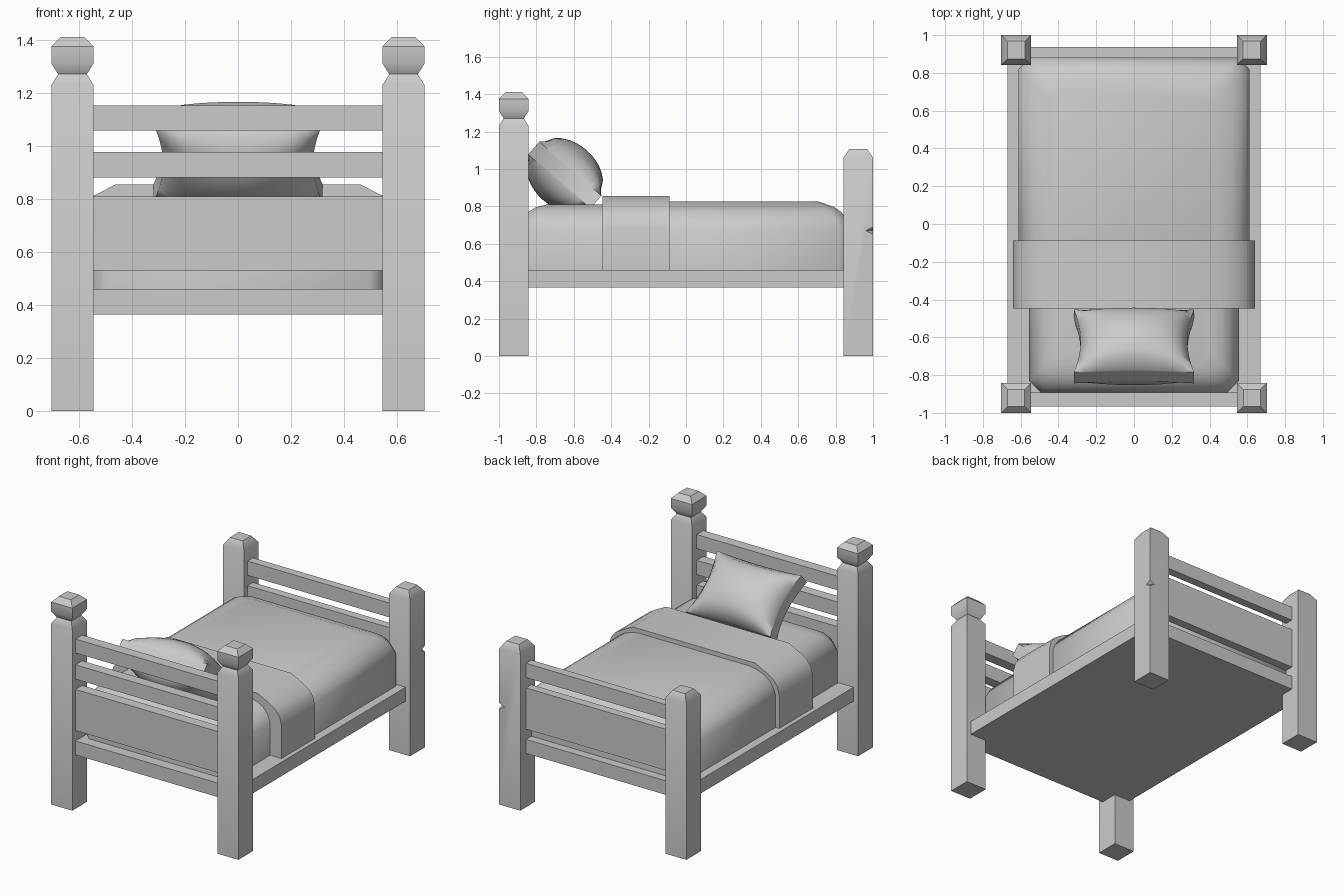
import bpy, bmesh, math

if "Cube" in bpy.data.objects:
    bpy.data.objects.remove(bpy.data.objects["Cube"])


def finish(name, bm, smooth=None):
    bmesh.ops.recalc_face_normals(bm, faces=bm.faces[:])
    me = bpy.data.meshes.new(name)
    bm.to_mesh(me)
    bm.free()
    ob = bpy.data.objects.new(name, me)
    bpy.context.collection.objects.link(ob)
    if smooth:
        bpy.ops.object.select_all(action='DESELECT')
        ob.select_set(True)
        bpy.context.view_layer.objects.active = ob
        bpy.ops.object.shade_smooth_by_angle(angle=math.radians(smooth))
    return ob


def box(name, x0, x1, y0, y1, z0, z1):
    bm = bmesh.new()
    bmesh.ops.create_cube(bm, size=1)
    for v in bm.verts:
        v.co.x = x0 + (v.co.x + 0.5) * (x1 - x0)
        v.co.y = y0 + (v.co.y + 0.5) * (y1 - y0)
        v.co.z = z0 + (v.co.z + 0.5) * (z1 - z0)
    return finish(name, bm)


def loft(name, rings, smooth=None):
    """Skin a stack of closed rings and cap both ends."""
    bm = bmesh.new()
    rows = [[bm.verts.new(p) for p in r] for r in rings]
    n = len(rows[0])
    for a, b in zip(rows, rows[1:]):
        for i in range(n):
            j = (i + 1) % n
            bm.faces.new((a[i], a[j], b[j], b[i]))
    bm.faces.new(rows[0][::-1])
    bm.faces.new(rows[-1])
    return finish(name, bm, smooth)


def post(name, cx, cy, profile):
    return loft(name, [[(cx + sx * h, cy + sy * h, z) for sx, sy in
                        ((-1, -1), (1, -1), (1, 1), (-1, 1))] for h, z in profile], 35)


def padded(name, hx, y0, y1, levels, cut=0.06):
    """Soft slab: chamfered-corner rings given as (inset, z)."""
    rings = []
    for d, z in levels:
        x, a, b = hx - d, y0 + d, y1 - d
        rings.append([(-x + cut, a, z), (x - cut, a, z), (x, a + cut, z), (x, b - cut, z),
                      (x - cut, b, z), (-x + cut, b, z), (-x, b - cut, z), (-x, a + cut, z)])
    return loft(name, rings, 50)


# corner posts
head_profile = [(.079, 0), (.079, 1.23), (.054, 1.27), (.079, 1.31), (.079, 1.375), (.045, 1.41)]
foot_profile = [(.079, 0), (.079, 1.06), (.047, 1.107)]
for side, sx in (("left", -1), ("right", 1)):
    post("head_post_" + side, sx * .624, -.921, head_profile)
    foot = post("foot_post_" + side, sx * .624, .921, foot_profile)

# small nick in the outer corner of the right foot post
bm = bmesh.new()
bmesh.ops.create_uvsphere(bm, u_segments=4, v_segments=2, radius=.04)
for v in bm.verts:
    v.co = (v.co.x + .703, v.co.y + 1.0, v.co.z * .5 + .67)
nick = finish("nick_cutter", bm)
nick.hide_render = True
nick.hide_viewport = False
nick.display_type = 'WIRE'
mod = foot.modifiers.new("nick", 'BOOLEAN')
mod.operation = 'DIFFERENCE'
mod.object = nick

# base platform
box("base", -.67, .67, -.965, .938, .365, .46)

# head and foot boards
for name, z0, z1 in (("panel", .53, .81), ("lower_rail", .88, .977), ("upper_rail", 1.057, 1.152)):
    box("head_" + name, -.56, .56, -.965, -.893, z0, z1)
    if name != "upper_rail":
        box("foot_" + name, -.56, .56, .88, .938, z0, z1)

# bedding
padded("mattress", .555, -.892, .80,
       [(0, .46), (0, .68), (.02, .73), (.05, .77), (.09, .795), (.15, .81)])
padded("blanket", .612, -.29, .88,
       [(0, .46), (0, .68), (.02, .73), (.05, .77), (.09, .797), (.17, .825)])

# folded blanket band, an arch profile swept along y
half = [(.64, .46), (.64, .68), (.625, .74), (.595, .78), (.545, .812), (.46, .855)]
arch = half + [(-x, z) for x, z in reversed(half)]
loft("blanket_fold", [[(x, y, z) for x, z in arch] for y in (-.447, -.087)], 50)

# pillow leaning on the headboard
bm = bmesh.new()
bmesh.ops.create_cube(bm, size=2)
bmesh.ops.subdivide_edges(bm, edges=bm.edges[:], cuts=11, use_grid_fill=True)
tilt = math.radians(41)
for p in bm.verts:
    u, v, w = p.co
    gu, gv = max(0, 1 - u * u), max(0, 1 - v * v)
    x = .318 * u * (1 - .11 * gv)
    along = .22 * v * (1 - .06 * gu)
    t = w * (.045 + .132 * (gu * gv) ** .55)
    p.co = (x, -.648 - along * math.cos(tilt) + t * math.sin(tilt),
            .967 + along * math.sin(tilt) + t * math.cos(tilt))
finish("pillow", bm, 50)
